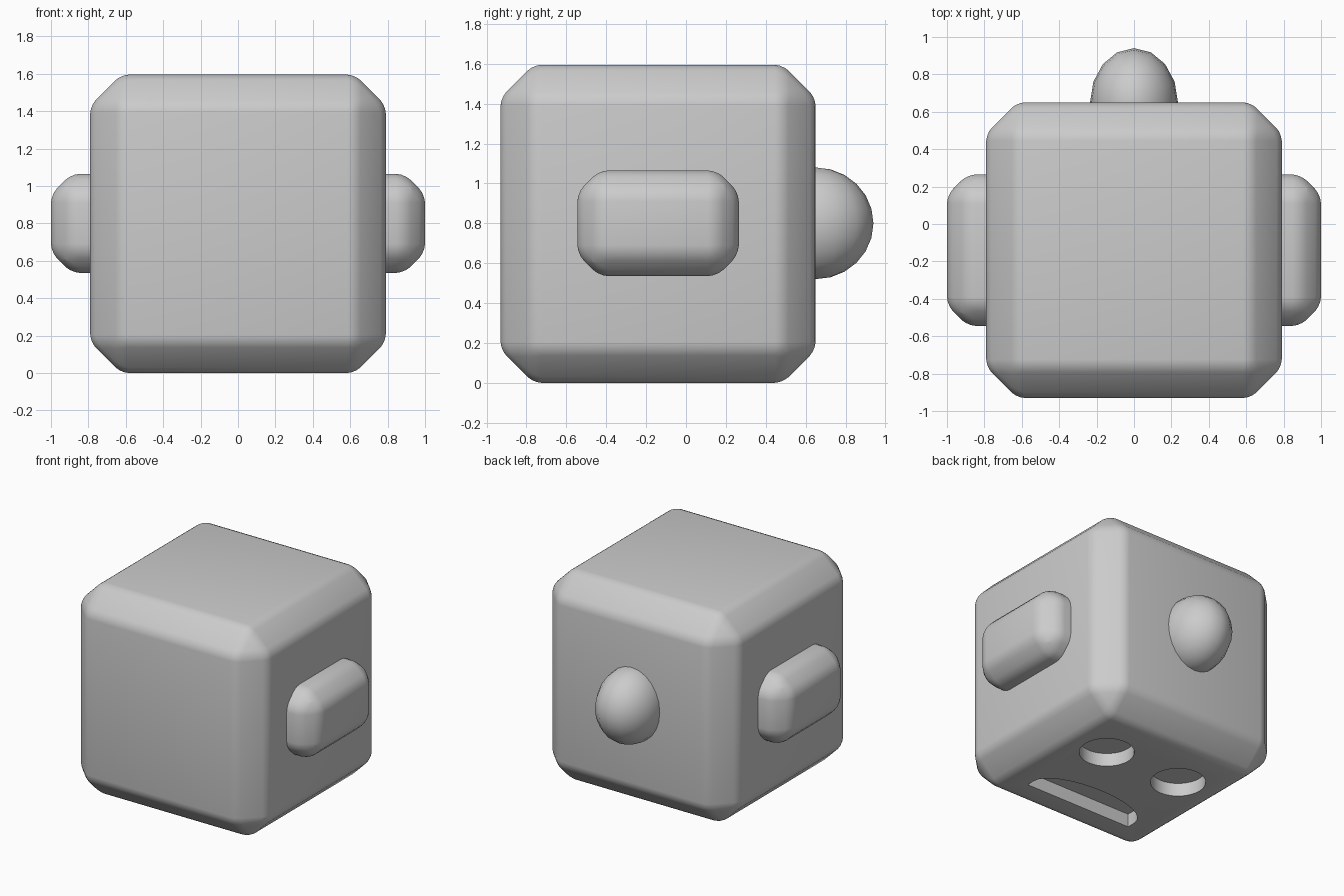
import bpy, bmesh, math
from mathutils import Vector

if "Cube" in bpy.data.objects:
    bpy.data.objects.remove(bpy.data.objects["Cube"])


def make_object(name, bm):
    bmesh.ops.recalc_face_normals(bm, faces=bm.faces)
    mesh = bpy.data.meshes.new(name)
    bm.to_mesh(mesh)
    bm.free()
    obj = bpy.data.objects.new(name, mesh)
    bpy.context.collection.objects.link(obj)
    return obj


def smooth(obj, angle=35):
    bpy.ops.object.select_all(action='DESELECT')
    bpy.context.view_layer.objects.active = obj
    obj.select_set(True)
    bpy.ops.object.shade_smooth_by_angle(angle=math.radians(angle))


def soft_box(name, low, high, chamfer, soften):
    """Box with wide chamfers whose own edges are rounded."""
    low, high = Vector(low), Vector(high)
    bm = bmesh.new()
    bmesh.ops.create_cube(bm, size=1)
    for v in bm.verts:
        v.co = Vector(a * b for a, b in zip(v.co, high - low)) + (low + high) / 2
    for width, segments in ((chamfer, 1), (soften, 3)):
        bmesh.ops.bevel(bm, geom=bm.edges[:], offset=width, segments=segments,
                        profile=0.5, affect='EDGES', clamp_overlap=True)
    return make_object(name, bm)


def prism(name, outline, z0, z1):
    bm = bmesh.new()
    face = bm.faces.new([bm.verts.new((x, y, z0)) for x, y in outline])
    new = bmesh.ops.extrude_face_region(bm, geom=[face])['geom']
    verts = [g for g in new if isinstance(g, bmesh.types.BMVert)]
    bmesh.ops.translate(bm, verts=verts, vec=(0, 0, z1 - z0))
    obj = make_object(name, bm)
    obj.hide_render = True
    return obj


# Head block
head = soft_box("head", (-0.79, -0.93, 0.0), (0.79, 0.65, 1.595), 0.165, 0.04)

# Eye and mouth recesses cut into the underside
cutters = []
for side in (-1, 1):
    ring = [(side * 0.32 + 0.19 * math.cos(i * math.tau / 32),
             0.09 + 0.19 * math.sin(i * math.tau / 32)) for i in range(32)]
    cutters.append(prism("eye_cutter", ring, -0.2, 0.1))
arch = [(0.45 * math.cos(i * math.pi / 16), -0.53 + 0.19 * math.sin(i * math.pi / 16))
        for i in range(17)]
cutters.append(prism("mouth_cutter", arch + [(-0.45, -0.6), (0.45, -0.6)], -0.2, 0.1))
bpy.context.view_layer.objects.active = head
for cutter in cutters:
    mod = head.modifiers.new("recess", 'BOOLEAN')
    mod.operation = 'DIFFERENCE'
    mod.solver = 'EXACT'
    mod.object = cutter
    bpy.ops.object.modifier_apply(modifier=mod.name)
for cutter in cutters:
    bpy.data.objects.remove(cutter)
smooth(head)

# Ears on both sides
for side, name in ((-1, "left_ear"), (1, "right_ear")):
    xs = sorted((side * 0.5, side * 1.0))
    ear = soft_box(name, (xs[0], -0.545, 0.535), (xs[1], 0.265, 1.065), 0.11, 0.05)
    smooth(ear)

# Round knob on the back
bm = bmesh.new()
bmesh.ops.create_uvsphere(bm, u_segments=16, v_segments=12, radius=1)
for v in bm.verts:
    v.co = Vector((v.co.x * 0.235, v.co.y * 0.29 + 0.65, v.co.z * 0.28 + 0.8))
knob = make_object("back_knob", bm)
smooth(knob, 60)
